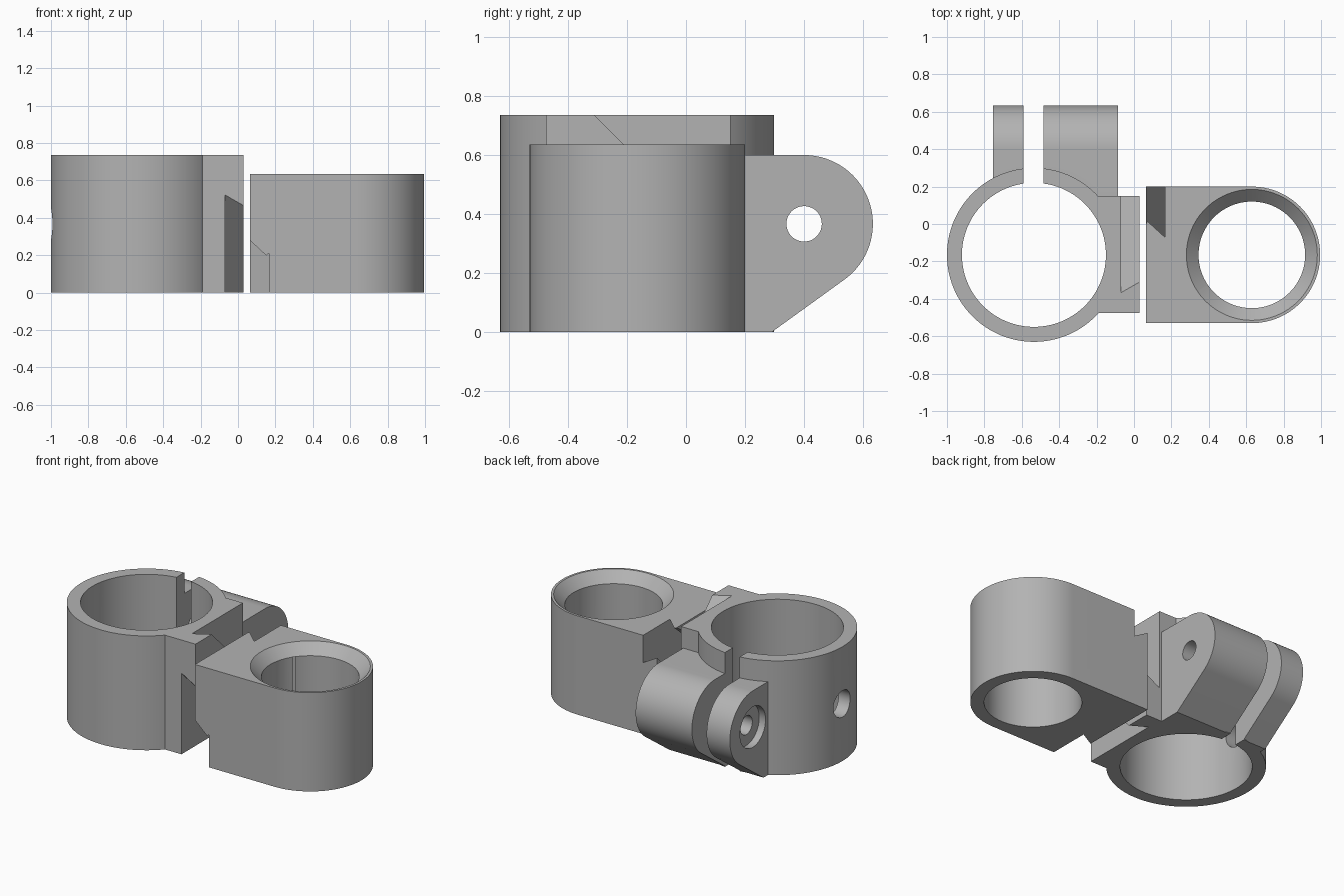
import bpy
import bmesh
from math import cos, sin, pi, radians

if "Cube" in bpy.data.objects:
    bpy.data.objects.remove(bpy.data.objects["Cube"], do_unlink=True)

grey = bpy.data.materials.new("plain_grey")
grey.use_nodes = True
colour = (0.45, 0.45, 0.45, 1)
grey.diffuse_color = colour
grey.node_tree.nodes["Principled BSDF"].inputs["Base Color"].default_value = colour


def loft(name, loop_a, loop_b):
    """Closed solid between two matching loops of points."""
    bm = bmesh.new()
    a = [bm.verts.new(p) for p in loop_a]
    b = [bm.verts.new(p) for p in loop_b]
    bm.faces.new(a)
    bm.faces.new(b)
    for i in range(len(a)):
        j = (i + 1) % len(a)
        bm.faces.new((a[i], a[j], b[j], b[i]))
    bmesh.ops.recalc_face_normals(bm, faces=bm.faces)
    mesh = bpy.data.meshes.new(name)
    bm.to_mesh(mesh)
    bm.free()
    obj = bpy.data.objects.new(name, mesh)
    bpy.context.collection.objects.link(obj)
    mesh.materials.append(grey)
    return obj


def arc(cu, cv, r, start=0, end=360, n=96):
    full = end - start == 360
    steps = n if full else n + 1
    angles = [radians(start + (end - start) * i / n) for i in range(steps)]
    return [(cu + r * cos(t), cv + r * sin(t)) for t in angles]


def along_z(name, loop, z0, z1, loop_top=None):
    return loft(name, [(x, y, z0) for x, y in loop],
                [(x, y, z1) for x, y in loop_top or loop])


def along_x(name, loop, x0, x1, loop_end=None):
    return loft(name, [(x0, y, z) for y, z in loop],
                [(x1, y, z) for y, z in loop_end or loop])


def box(name, x0, x1, y0, y1, z0, z1):
    return along_z(name, [(x0, y0), (x1, y0), (x1, y1), (x0, y1)], z0, z1)


def combine(target, tool, operation):
    """Apply a boolean and discard the tool."""
    tool.hide_render = True
    mod = target.modifiers.new("boolean", 'BOOLEAN')
    mod.operation = operation
    mod.solver = 'EXACT'
    mod.object = tool
    bpy.ops.object.select_all(action='DESELECT')
    bpy.context.view_layer.objects.active = target
    target.select_set(True)
    bpy.ops.object.modifier_apply(modifier=mod.name)
    bpy.data.objects.remove(tool, do_unlink=True)


def finish(obj):
    bpy.ops.object.select_all(action='DESELECT')
    bpy.context.view_layer.objects.active = obj
    obj.select_set(True)
    bpy.ops.object.shade_smooth_by_angle(angle=radians(25))


MID_Y = -0.165
HOLE_Z = 0.367
LUG_Y = 0.4

# Split clamp: ring, mounting block and bolt lug
clamp = along_z("split_clamp", arc(-0.535, MID_Y, 0.465, n=128), 0, 0.735)
block = box("block", -0.4, 0.03, -0.475, 0.15, 0, 0.735)
combine(clamp, block, 'UNION')
lug_profile = ([(0, 0), (0.29, 0)]
               + arc(LUG_Y, HOLE_Z, 0.233, -54, 90, 48) + [(0, 0.6)])
combine(clamp, along_x("lug", lug_profile, -0.755, -0.085), 'UNION')

# Bore, slot, bolt hole, bolt head recess and side hole
cuts = [
    along_z("bore", arc(-0.535, MID_Y, 0.385, n=128), -0.1, 0.9),
    box("slot", -0.59, -0.485, 0, 0.8, -0.1, 0.9),
    along_x("bolt_hole", arc(LUG_Y, HOLE_Z, 0.06, n=48), -0.9, 0.1),
    along_x("bolt_recess", arc(LUG_Y, HOLE_Z, 0.13, n=48), -0.9, -0.71),
    along_x("side_hole", arc(MID_Y, HOLE_Z, 0.085, n=48), -1.2, -0.8),
]

# Diagonal dovetail rail: cut away both sides of the block face
for side in (1, -1):
    def flank(half_width):
        s = 0.2075 + side * half_width
        return [(s - 1.5, 1.5), (s + 1.5, -1.5), (s + 1.5 * side, 1.5 * side)]
    cuts.append(along_x("rail_flank", flank(0.16), -0.07, 0.13, flank(0.275)))
for cut in cuts:
    combine(clamp, cut, 'DIFFERENCE')
finish(clamp)

# Tube holder: rounded body with a countersunk bore
outline = [(0.065, 0.2), (0.065, -0.53)] + arc(0.63, MID_Y, 0.365, -90, 90, 64)
holder = along_z("tube_holder", outline, 0, 0.635)
bore = along_z("bore", arc(0.63, MID_Y, 0.285), -0.1, 0.8)
combine(holder, bore, 'DIFFERENCE')
sink = along_z("countersink", arc(0.63, MID_Y, 0.28), 0.565, 0.645,
               arc(0.63, MID_Y, 0.36))
combine(holder, sink, 'DIFFERENCE')


# Diagonal dovetail groove with a relieved front entry
def groove(t):
    def mix(a, b):
        return a + (b - a) * t
    low = mix(0.317, 0.26)
    return [(-0.63, -0.1), (-0.1 - low, -0.1), (0.3, 0.3 + low), (0.3, 0.735),
            (mix(0.129, 0.038), 0.735), (-0.63, mix(0.211, 0.118))]


cutter = along_x("groove", groove(-0.1), 0.055, 0.165, groove(1))
combine(holder, cutter, 'DIFFERENCE')
finish(holder)
